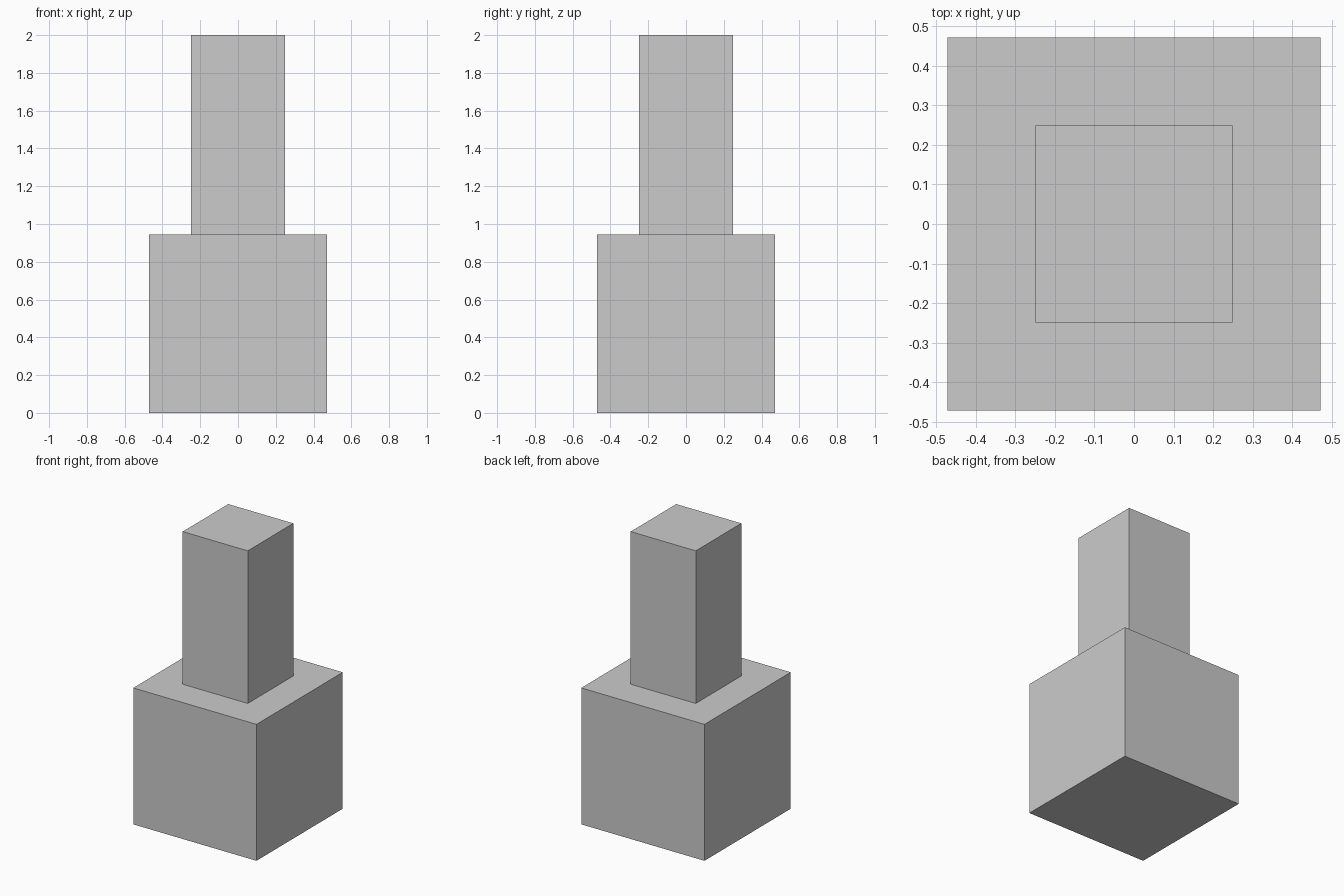
import bpy

if "Cube" in bpy.data.objects:
    bpy.data.objects.remove(bpy.data.objects["Cube"])


def box(name, width, bottom, top):
    """Square-section block centred on the z axis."""
    bpy.ops.mesh.primitive_cube_add(size=1, location=(0, 0, (bottom + top) / 2))
    obj = bpy.context.object
    obj.name = name
    obj.scale = (width, width, top - bottom)
    bpy.ops.object.transform_apply(location=False, rotation=False, scale=True)
    return obj


BASE_TOP = 0.944

# Wide cubic base
box("base_block", 0.943, 0.0, BASE_TOP)

# Slim square column standing on the base
box("upper_column", 0.498, BASE_TOP, 2.0)
